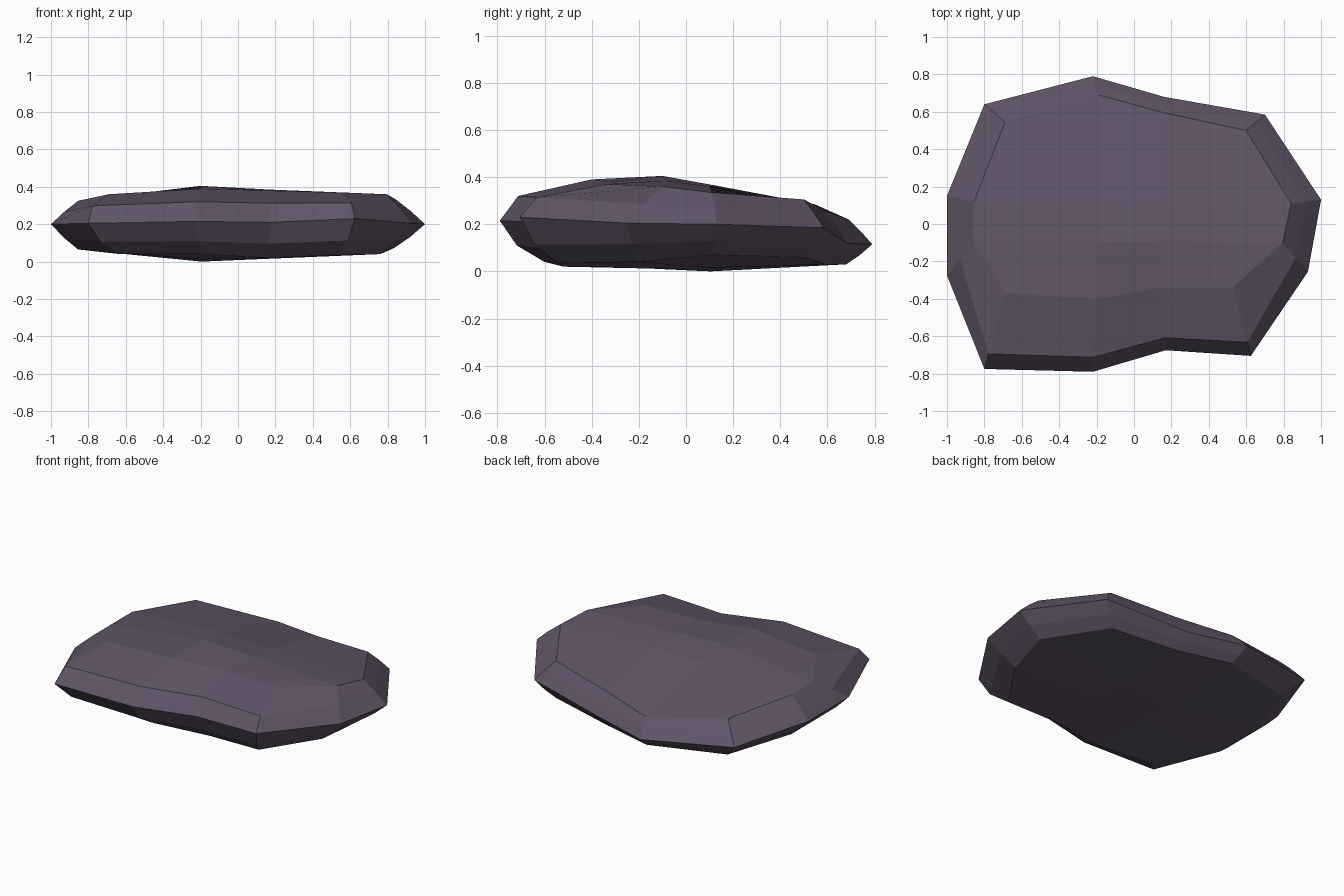
import bpy, bmesh
from mathutils import Vector

if "Cube" in bpy.data.objects:
    bpy.data.objects.remove(bpy.data.objects["Cube"])

# Widest outline of the slab: back row, right side, front row, left side
RIM = [(-.80, .64, .16), (-.22, .79, .115), (.16, .68, .12), (.70, .585, .185),
       (1.0, .13, .20), (.93, -.255, .205),
       (.625, -.705, .23), (.17, -.675, .21), (-.22, -.79, .215), (-.80, -.775, .205),
       (-1.0, -.275, .20), (-1.0, .15, .20)]

# Top surface, four rows from back to front
TOP = [[(-.69, .545, .285), (-.19, .69, .22), (.16, .595, .255), (.60, .50, .305)],
       [(-.855, .12, .325), (-.20, .12, .365), (.17, .10, .36), (.84, .11, .335)],
       [(-.855, -.10, .325), (-.20, -.10, .405), (.17, -.09, .385), (.795, -.10, .36)],
       [(-.69, -.37, .36), (-.20, -.40, .39), (.15, -.34, .38), (.53, -.34, .37)]]

# Bottom surface outline, same order as RIM
BASE = [(-.69, .55, .05), (-.19, .68, .03), (.16, .59, .03), (.60, .50, .06),
        (.83, .11, .07), (.76, -.20, .04),
        (.53, -.54, .035), (.16, -.52, .02), (-.20, -.60, .04), (-.63, -.56, .04),
        (-.855, -.22, .065), (-.855, .12, .065)]

# Grid cells along the border, in the same order as RIM
BORDER = [(0, 0), (0, 1), (0, 2), (0, 3), (1, 3), (2, 3),
          (3, 3), (3, 2), (3, 1), (3, 0), (2, 0), (1, 0)]


def mix(a, b, t, tz):
    return Vector((a[0] + (b[0] - a[0]) * t, a[1] + (b[1] - a[1]) * t,
                   a[2] + (b[2] - a[2]) * tz))


# Bottom grid: border as listed, centre filled by blending its columns
bottom = [[None] * 4 for _ in range(4)]
for (r, c), p in zip(BORDER, BASE):
    bottom[r][c] = Vector(p)
for r in (1, 2):
    for c in (1, 2):
        p = bottom[0][c].lerp(bottom[3][c], .45 if r == 1 else .65)
        p.z = (0 if r == 1 else .012) if c == 1 else .015
        bottom[r][c] = p

# Bevel rings above and below the rim; the front edge is fuller
upper, lower = [], []
for (r, c), p in zip(BORDER, RIM):
    front = r == 3
    upper.append(mix(p, TOP[r][c], .2 if front else .48, .6 if front else .52))
    lower.append(mix(p, bottom[r][c], .38 if front else .48, .6 if front else .54))

bm = bmesh.new()
top_v = [[bm.verts.new(p) for p in row] for row in TOP]
bot_v = [[bm.verts.new(p) for p in row] for row in bottom]
rings = [[top_v[r][c] for r, c in BORDER]]
rings += [[bm.verts.new(p) for p in ring] for ring in (upper, RIM, lower)]
rings.append([bot_v[r][c] for r, c in BORDER])

# Side bands
for a, b in zip(rings, rings[1:]):
    for i in range(12):
        j = (i + 1) % 12
        bm.faces.new((a[i], a[j], b[j], b[i]))
# Top and bottom caps
for g in (top_v, bot_v):
    for r in range(3):
        for c in range(3):
            bm.faces.new((g[r][c], g[r][c + 1], g[r + 1][c + 1], g[r + 1][c]))
bmesh.ops.recalc_face_normals(bm, faces=bm.faces)

mesh = bpy.data.meshes.new("flat_rock")
bm.to_mesh(mesh)
bm.free()
stone = bpy.data.materials.new("purple grey stone")
stone.diffuse_color = (.120, .090, .138, 1)
stone.use_nodes = True
stone.node_tree.nodes["Principled BSDF"].inputs["Base Color"].default_value = stone.diffuse_color
mesh.materials.append(stone)
rock = bpy.data.objects.new("flat_rock", mesh)
bpy.context.collection.objects.link(rock)
